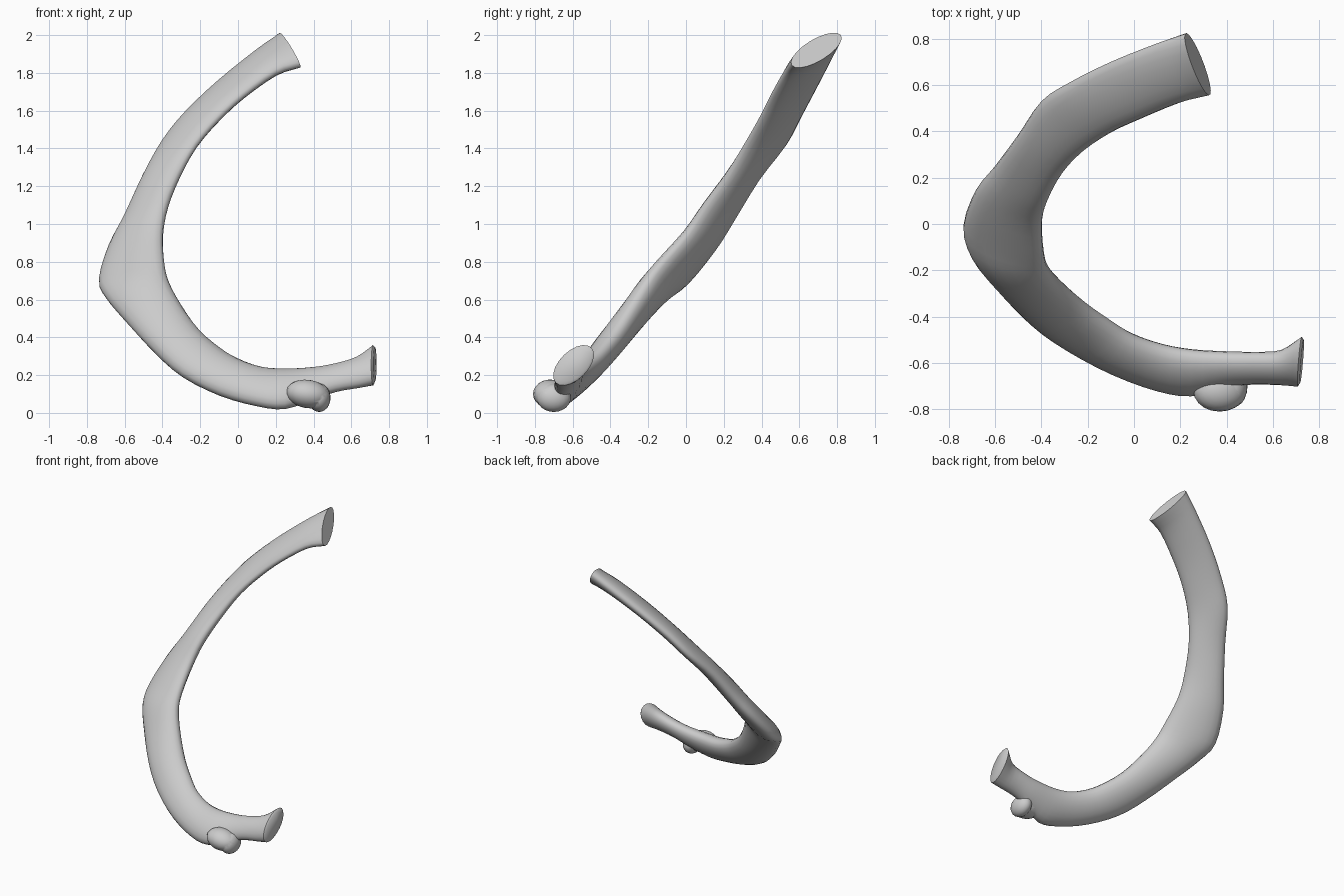
import bpy, bmesh, math
from mathutils import Vector

if "Cube" in bpy.data.objects:
    bpy.data.objects.remove(bpy.data.objects["Cube"], do_unlink=True)

bone = bpy.data.materials.new("bone_grey")
bone.use_nodes = True
bone.diffuse_color = (0.6, 0.6, 0.6, 1)
bone.node_tree.nodes["Principled BSDF"].inputs["Base Color"].default_value = (0.6, 0.6, 0.6, 1)

# Sections of the shaft: outer edge, inner edge, thickness
SECTIONS = [
    ((.22, .82, 2.0), (.33, .56, 1.84), .12),
    ((.1, .78, 1.91), (.2, .525, 1.8), .11),
    ((-.1, .7, 1.75), (.03, .455, 1.68), .1),
    ((-.28, .61, 1.58), (-.1, .395, 1.56), .1),
    ((-.4, .53, 1.43), (-.22, .315, 1.42), .1),
    ((-.5, .385, 1.25), (-.31, .22, 1.26), .11),
    ((-.6, .25, 1.03), (-.375, .1, 1.1), .12),
    ((-.68, .15, .88), (-.4, 0, .95), .13),
    ((-.735, 0, .7), (-.39, -.14, .79), .14),
    ((-.7, -.13, .61), (-.365, -.21, .69), .15),
    ((-.6, -.26, .49), (-.3, -.28, .57), .15),
    ((-.45, -.42, .33), (-.2, -.36, .43), .15),
    ((-.3, -.53, .2), (-.09, -.435, .335), .14),
    ((-.1, -.635, .1), (0, -.49, .28), .14),
    ((.1, -.71, .045), (.12, -.53, .235), .14),
    ((.25, -.73, .03), (.25, -.555, .225), .14),
    ((.4, -.69, .08), (.4, -.565, .235), .12),
    ((.52, -.68, .12), (.52, -.565, .255), .11),
    ((.64, -.68, .14), (.63, -.56, .29), .12),
    ((.71, -.69, .16), (.72, -.5, .345), .15),
]
STEPS, SIDES = 3, 20


def spline(values, t):
    """Catmull-Rom value at t, with straight ends."""
    i = min(int(t), len(values) - 2)
    f = t - i
    p1, p2 = values[i], values[i + 1]
    p0 = values[i - 1] if i else 2 * p1 - p2
    p3 = values[i + 2] if i + 2 < len(values) else 2 * p2 - p1
    return p1 + (p2 - p0) * (f / 2) + (2 * p0 - 5 * p1 + 4 * p2 - p3) * (f * f / 2) \
        + (3 * p1 - p0 - 3 * p2 + p3) * (f ** 3 / 2)


outer = [Vector(s[0]) for s in SECTIONS]
inner = [Vector(s[1]) for s in SECTIONS]
thick = [s[2] for s in SECTIONS]
middle = [(a + b) / 2 for a, b in zip(outer, inner)]
last = len(SECTIONS) - 1

# Shaft, neck and head: a flattened tube swept along the curve
bm = bmesh.new()


def add_ring(t, shift=0, scale=1):
    a, b = spline(outer, t), spline(inner, t)
    lo, hi = max(t - .1, 0), min(t + .1, last)
    along = (spline(middle, hi) - spline(middle, lo)).normalized()
    wide = (a - b) / 2 * scale
    flat = along.cross(wide).normalized() * spline(thick, t) / 2 * scale
    centre = (a + b) / 2 + along * shift
    angles = [math.tau * k / SIDES for k in range(SIDES)]
    return [bm.verts.new(centre + wide * math.cos(q) + flat * math.sin(q)) for q in angles]


rings = [add_ring(k / STEPS) for k in range(last * STEPS + 1)]
rings.append(add_ring(last, .012, .85))     # rounded rim of the head
for r, s in zip(rings, rings[1:]):
    for k in range(SIDES):
        n = (k + 1) % SIDES
        bm.faces.new((r[k], r[n], s[n], s[k]))
bm.faces.new(rings[0])
bm.faces.new(rings[-1])
bmesh.ops.recalc_face_normals(bm, faces=bm.faces)
mesh = bpy.data.meshes.new("rib_shaft")
bm.to_mesh(mesh)
bm.free()
mesh.materials.append(bone)
shaft = bpy.data.objects.new("rib_shaft", mesh)
bpy.context.collection.objects.link(shaft)


# Knobs of the tubercle in front of the neck
def knob(name, centre, size, tilt):
    bpy.ops.mesh.primitive_uv_sphere_add(segments=20, ring_count=12, location=centre,
                                         rotation=(0, tilt, 0))
    ob = bpy.context.object
    ob.name = name
    ob.scale = size
    ob.data.materials.append(bone)
    return ob


knobs = [knob("tubercle", (.37, -.72, .1), (.115, .09, .075), .15),
         knob("tubercle_tip", (.43, -.7, .08), (.06, .09, .075), 0)]

# Merge the knobs into the shaft and soften the joins
for ob in knobs:
    join = shaft.modifiers.new("join_" + ob.name, 'BOOLEAN')
    join.operation = 'UNION'
    join.object = ob
    bpy.context.view_layer.objects.active = shaft
    bpy.ops.object.modifier_apply(modifier=join.name)
    bpy.data.objects.remove(ob, do_unlink=True)

bpy.ops.object.select_all(action='DESELECT')
shaft.select_set(True)
bpy.ops.object.shade_smooth_by_angle(angle=math.radians(50))
